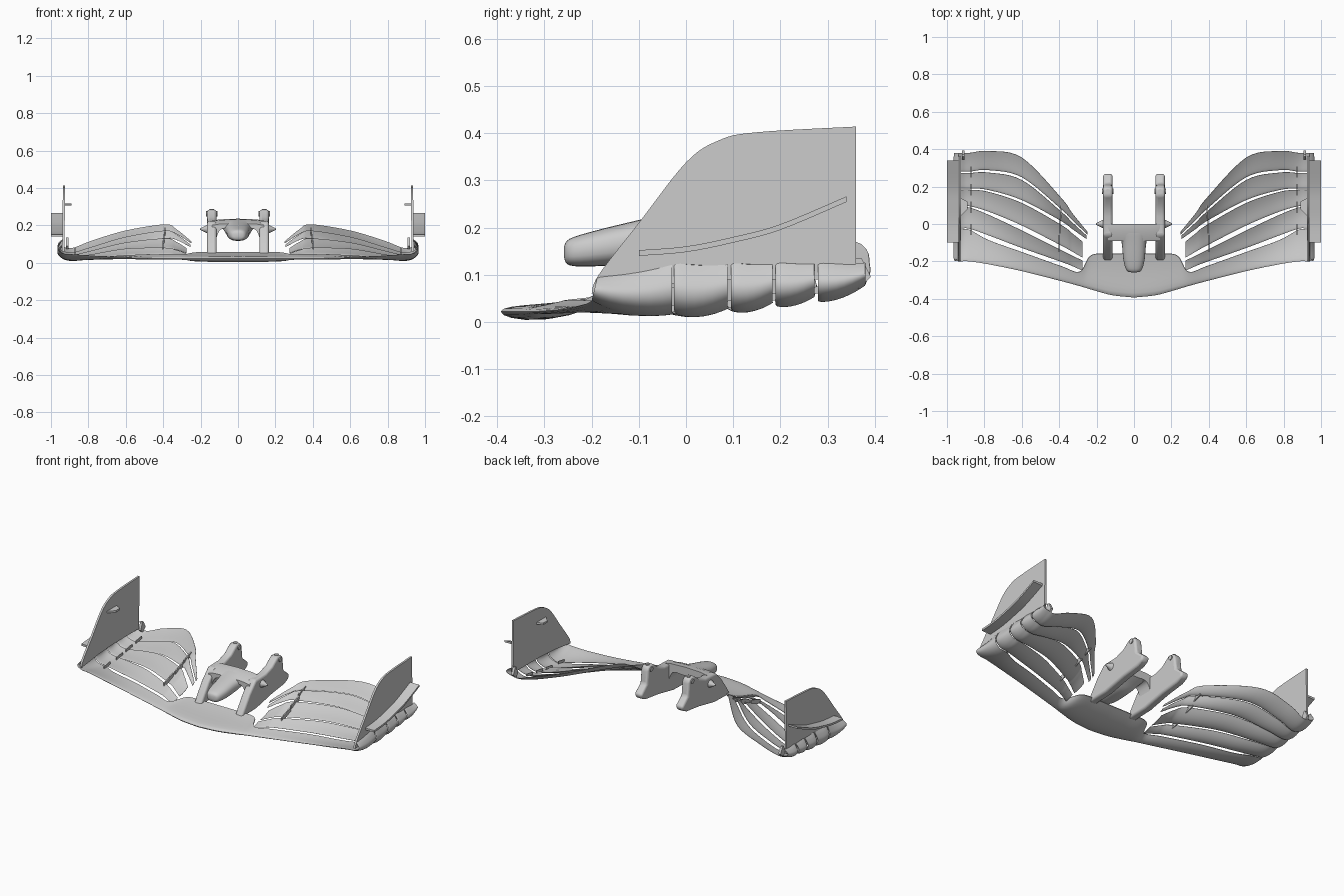
import bpy, bmesh, math
from mathutils import Vector

if "Cube" in bpy.data.objects:
    bpy.data.objects.remove(bpy.data.objects["Cube"])


def catmull(rows, n):
    # smooth interpolation through rows of numbers
    out = []
    for i in range(len(rows) - 1):
        a, b, c, d = rows[max(i - 1, 0)], rows[i], rows[i + 1], rows[min(i + 2, len(rows) - 1)]
        for k in range(n):
            t = k / n
            out.append([0.5 * (2 * q + (r - p) * t + (2 * p - 5 * q + 4 * r - s) * t * t
                               + (3 * q - p - 3 * r + s) * t ** 3)
                        for p, q, r, s in zip(a, b, c, d)])
    out.append(list(rows[-1]))
    return out


def finish(name, bm, mirror=True, bevel=0.0, angle=35):
    bmesh.ops.recalc_face_normals(bm, faces=bm.faces)
    me = bpy.data.meshes.new(name)
    bm.to_mesh(me)
    bm.free()
    ob = bpy.data.objects.new(name, me)
    bpy.context.collection.objects.link(ob)
    bpy.context.view_layer.objects.active = ob
    for o in bpy.context.selected_objects:
        o.select_set(False)
    ob.select_set(True)
    bpy.ops.object.shade_smooth_by_angle(angle=math.radians(angle))
    if bevel:
        m = ob.modifiers.new("bevel", 'BEVEL')
        m.width, m.segments = bevel, 3
    if mirror:
        m = ob.modifiers.new("mirror", 'MIRROR')
        m.use_clip = True
    return ob


def loft(bm, rings, cap_start=True, cap_end=True):
    vs = [[bm.verts.new(p) for p in r] for r in rings]
    n = len(vs[0])
    for a, b in zip(vs, vs[1:]):
        for j in range(n):
            bm.faces.new((a[j], a[(j + 1) % n], b[(j + 1) % n], b[j]))
    if cap_start:
        bm.faces.new(vs[0])
    if cap_end:
        bm.faces.new(vs[-1])


CURL = [(.925, .06), (.953, .25), (.961, .5), (.95, .78), (.936, 1)]   # x, share of the rise
CH = [0, .03, .1, .22, .38, .55, .72, .88, 1]


def wing(name, xs, yle, zle, yte, zte, thick, sag, top_le=.125):
    # aerofoil lofted along the span, its outer end curling up into the endplate
    rows = [list(r) for r in zip(xs, yle, zle, yte, zte, thick)]
    x, y0, z0, y1, z1, t = rows[-1]
    for cx, f in CURL:
        rows.append([cx, y0 + (.125 - top_le) * .4 * f, z0 + (top_le - z0) * f,
                     y1, z1 + (.125 - z1) * f, min(t, .014)])
    rows = catmull(rows, 6)
    grid = []
    for x, y0, z0, y1, z1, t in rows:
        grid.append([Vector((x, y0 + (y1 - y0) * c,
                             z0 + (z1 - z0) * c - sag * (y1 - y0) * 4 * c * (1 - c))) for c in CH])
    rings = []
    for i, g in enumerate(grid):
        up, lo = [], []
        for j, c in enumerate(CH):
            du = grid[min(i + 1, len(grid) - 1)][j] - grid[max(i - 1, 0)][j]
            dv = g[min(j + 1, len(CH) - 1)] - g[max(j - 1, 0)]
            nrm = du.cross(dv)
            if rows[i][0] < 1e-5:
                nrm.x = 0
            nrm.normalize()
            h = rows[i][5] * (1.48 * math.sqrt(c) * (1 - c) + .1 * c)
            up.append(g[j] + nrm * h * .6)
            lo.append(g[j] - nrm * h * .6)
        rings.append(up + lo[:0:-1])
    bm = bmesh.new()
    loft(bm, rings, cap_start=xs[0] > 0)
    return finish(name, bm)


def plate(name, outline, x0, x1, lean=0.0, bevel=0.0):
    # side profile (y, z) extruded across x
    bm = bmesh.new()
    loft(bm, [[(x + lean * z, y, z) for y, z in outline] for x in (x0, x1)])
    return finish(name, bm, bevel=bevel)


# Main plane with thick centre section
wing("main_plane", [0, .12, .23, .29, .39, .6, .78, .88],
     [-.393, -.38, -.35, -.332, -.305, -.252, -.215, -.2],
     [.022, .022, .022, .022, .023, .028, .037, .045],
     [-.16, -.16, -.168, -.255, -.225, -.15, -.085, -.03],
     [.056, .056, .054, .045, .045, .04, .025, .017],
     [.046, .046, .04, .024, .022, .02, .02, .018], .06, .095)

# Four stacked flaps
fx = [.33, .39, .6, .78, .88]
ft = [.006, .01, .014, .016, .016, .014]
wing("flap_1", [.275] + fx, [-.25, -.225, -.202, -.128, -.06, -.025],
     [.032, .04, .045, .04, .025, .018], [-.195, -.17, -.14, -.035, .05, .088],
     [.05, .068, .08, .075, .045, .03], ft, .07)
wing("flap_2", [.275] + fx, [-.18, -.148, -.115, -.008, .067, .095],
     [.052, .07, .078, .068, .038, .025], [-.095, -.05, -.005, .112, .172, .183],
     [.078, .112, .13, .108, .065, .042], ft, .07)
wing("flap_3", [.255] + fx, [-.08, -.027, .016, .128, .182, .19],
     [.085, .123, .13, .102, .055, .036], [-.06, .008, .066, .235, .275, .272],
     [.098, .152, .172, .138, .085, .055], ft, .06)
wing("flap_4", [.25] + fx, [-.055, .02, .08, .25, .288, .28],
     [.105, .155, .168, .133, .075, .046], [-.04, .058, .14, .355, .39, .38],
     [.115, .18, .205, .172, .118, .08], ft, .06)

# Endplate
front = catmull([(-.2, .06), (-.185, .1), (-.1, .21), (0, .338), (.07, .385), (.15, .402), (.36, .414)], 6)
plate("endplate", front + [(.36, .09), (.1, .09), (-.05, .08)], .929, .941, lean=-.012)

# Curved strake on the outside of the endplate
mid = catmull([(-.1, .146), (0, .154), (.1, .174), (.2, .201), (.34, .26)], 5)
plate("outer_strake", [(y, z + .006) for y, z in mid] + [(y, z - .006) for y, z in mid[::-1]], .93, 1.0)

# Small fin on the inside of the endplate
bm = bmesh.new()
loft(bm, [[(x, y0, .306), (x, y1, .306), (x, y1, .318), (x, y0, .318)]
          for x, y0, y1 in ((.93, .04, .14), (.89, .08, .12))])
finish("inner_fin", bm)

# Rear tab on the last flap and flap adjuster plates
plate("rear_tab", [(.345, .09), (.365, .07), (.392, .095), (.372, .135), (.36, .135)], .905, .92)
plate("flap_adjuster_rear", [(.03, .14), (.1, .165), (.1, .19), (.03, .165)], .387, .394)
plate("flap_adjuster_mid", [(-.05, .1), (.03, .125), (.03, .155), (-.05, .125)], .392, .399)
plate("flap_adjuster_front", [(-.15, .065), (-.06, .09), (-.06, .12), (-.15, .09)], .397, .404)

# Slot gap brackets along the flaps
for i, (x, y, z) in enumerate([(.87, -.03, .025), (.87, .09, .035), (.87, .183, .05), (.87, .278, .065)]):
    plate(f"slot_bracket_{i + 1}", [(y - .03, z - .01), (y + .03, z), (y + .03, z + .015), (y - .03, z + .005)],
          x, x + .005)

# Mounting pylon
leg = [(-.2, .04), (-.05, .045), (.1, .075), (.22, .09), (.262, .11), (.27, .135), (.215, .18),
       (.205, .265), (.19, .284), (.15, .284), (.1, .245), (.04, .225), (-.06, .222), (-.12, .16), (-.17, .09)]
plate("pylon", leg, .115, .165, bevel=.012)

# Nose tongue, rounded sections lofted along y
secs = catmull([(-.259, .012, .148, .01), (-.247, .04, .148, .028), (-.19, .057, .156, .038),
                (-.1, .066, .172, .044), (-.04, .085, .195, .035), (0, .1, .208, .025)], 4)
bm = bmesh.new()
rings = []
for y, w, zc, h in secs:
    ring = []
    for k in range(24):
        a = math.tau * k / 24
        c, s = math.cos(a), math.sin(a)
        ring.append((w * math.copysign(abs(c) ** .8, c), y, zc + h * math.copysign(abs(s) ** .8, s)))
    rings.append(ring)
loft(bm, rings)
finish("nose_tongue", bm, mirror=False)

# Arched bridge between the pylons
arch = catmull([(0, .19), (.06, .187), (.1, .17), (.125, .1)], 5)
bm = bmesh.new()
loft(bm, [[(x, y, z - dz * (z > .2)) for x, z in arch + [(.14, .1), (.14, .225), (.1, .232), (0, .236)]]
          for y, dz in ((-.09, .025), (-.04, .004), (0, 0))])
finish("bridge", bm)

# Side spikes and clevis bolts
for name, r1, r2, depth, loc, axis in (("side_spike", .024, .004, .04, (.182, 0, .18), 'Y'),
                                       ("clevis_bolt", .014, .014, .06, (.14, .175, .262), 'Y'),
                                       ("clevis_pin", .012, .012, .02, (.14, .175, .278), 'Z')):
    bm = bmesh.new()
    bmesh.ops.create_cone(bm, cap_ends=True, segments=20, radius1=r1, radius2=r2, depth=depth)
    for v in bm.verts:
        if axis == 'Y':
            v.co = Vector((v.co.z, v.co.y, v.co.x))
        v.co += Vector(loc)
    finish(name, bm)
